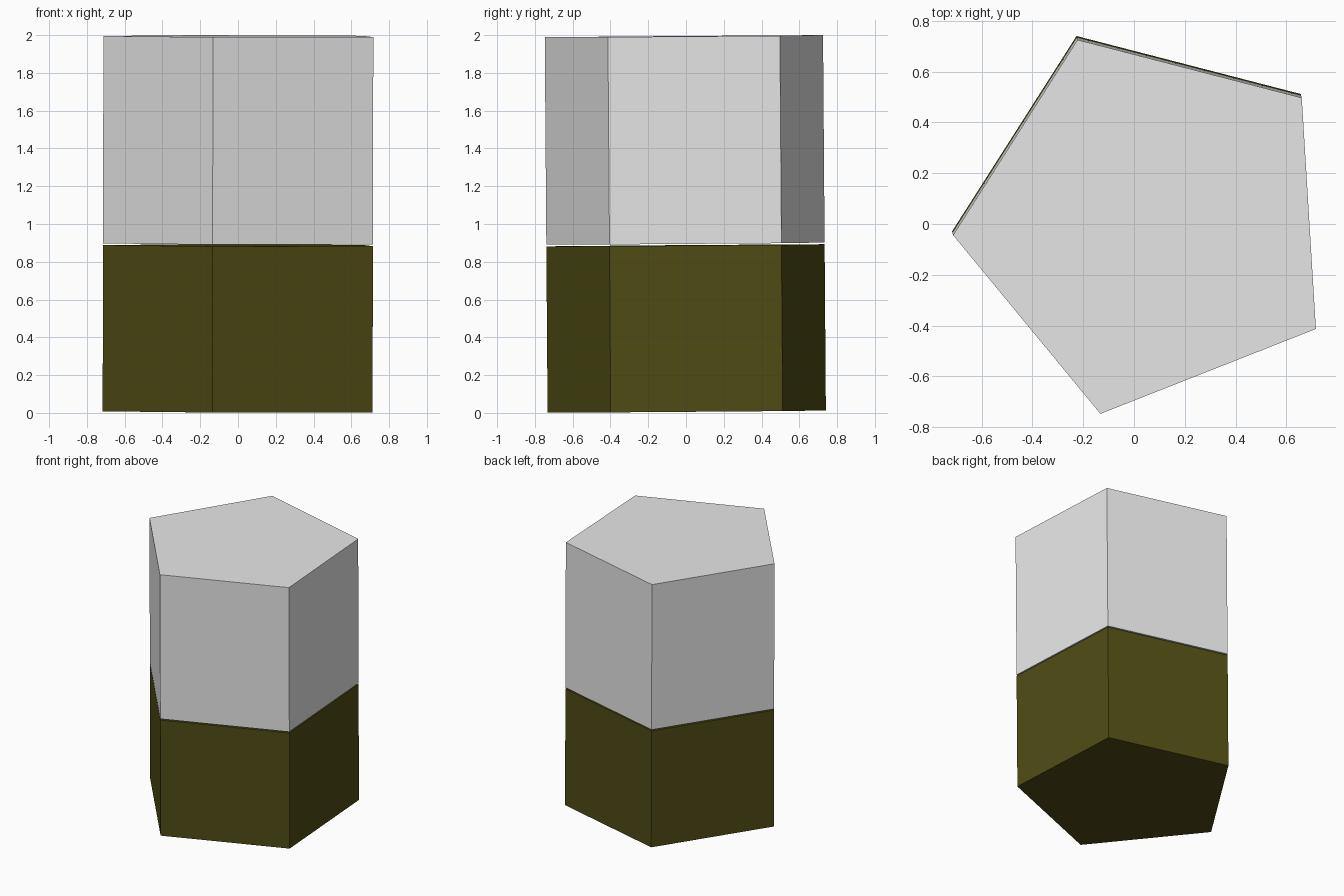
import bpy
import math
from mathutils import Matrix, Vector, Euler

cube = bpy.data.objects.get("Cube")
if cube:
    bpy.data.objects.remove(cube, do_unlink=True)


def material(name, colour):
    mat = bpy.data.materials.new(name)
    mat.use_nodes = True
    mat.diffuse_color = (*colour, 1)
    mat.node_tree.nodes["Principled BSDF"].inputs["Base Color"].default_value = (*colour, 1)
    return mat


# The stack leans very slightly about its middle
TILT = Euler((0.0075, 0.002, 0)).to_matrix()
PIVOT = Vector((0.06, 0.011, 1.0))
RADIUS = 0.776
TURN = math.radians(39.5)  # angle of the first corner


def pentagon_block(name, z_low, z_high, mat):
    """Five-sided prism between two heights, leaning with the stack."""
    corners = [(RADIUS * math.cos(TURN + i * math.tau / 5),
                RADIUS * math.sin(TURN + i * math.tau / 5)) for i in range(5)]
    half = (z_high - z_low) / 2
    verts = [(x, y, z) for z in (-half, half) for x, y in corners]
    faces = [(4, 3, 2, 1, 0), (5, 6, 7, 8, 9)]
    faces += [(i, (i + 1) % 5, (i + 1) % 5 + 5, i + 5) for i in range(5)]
    mesh = bpy.data.meshes.new(name)
    mesh.from_pydata(verts, [], faces)
    mesh.materials.append(mat)
    obj = bpy.data.objects.new(name, mesh)
    offset = Vector((0, 0, (z_low + z_high) / 2 - PIVOT.z))
    obj.matrix_world = Matrix.Translation(PIVOT + TILT @ offset) @ TILT.to_4x4()
    bpy.context.collection.objects.link(obj)
    return obj


# Dark lower block and pale upper block with a hairline gap between them
pentagon_block("lower_block", 0.007, 0.887, material("dark olive", (0.078, 0.071, 0.007)))
pentagon_block("upper_block", 0.896, 1.994, material("light grey", (0.8, 0.8, 0.8)))
